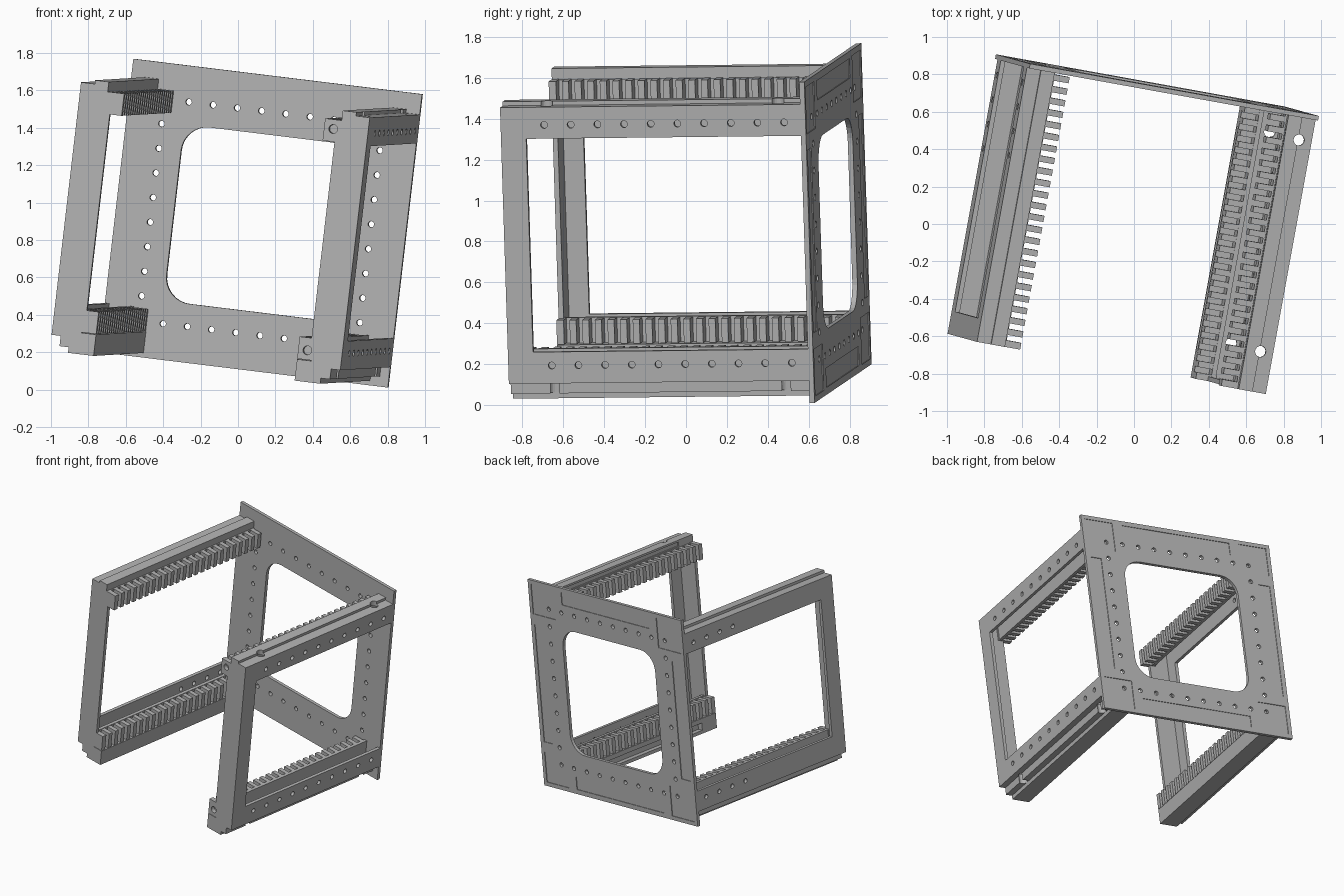
import bpy, bmesh, math
from mathutils import Vector, Matrix

cube = bpy.data.objects.get("Cube")
if cube:
    bpy.data.objects.remove(cube)

grey = bpy.data.materials.new("matte grey")
grey.use_nodes = True
colour = (0.45, 0.45, 0.45, 1)
grey.diffuse_color = colour
grey.node_tree.nodes["Principled BSDF"].inputs["Base Color"].default_value = colour

# Tilted frame: x across the back plate, -y out along the rails, z up the plate
across = Vector((1.55, -0.28, -0.19)).normalized()
up = Vector((0.18, -0.05, 1.57))
up = (up - across * up.dot(across)).normalized()
back = up.cross(across)
FRAME = Matrix((across, back, up)).transposed().to_4x4()
FRAME.translation = (0.125, 0.7425, 0.89)

DEPTH = 1.515     # front of the rails, measured from the back of the plate
PLATE = 0.025     # plate thickness
PITCH = 0.1325    # screw hole spacing


def prism(bm, points, near, far):
    """Extrude an outline (across, up) between two depths."""
    ring = [bm.verts.new((a, -near, b)) for a, b in points]
    face = bm.faces.new(ring)
    out = bmesh.ops.extrude_face_region(bm, geom=[face])
    verts = [g for g in out["geom"] if isinstance(g, bmesh.types.BMVert)]
    bmesh.ops.translate(bm, verts=verts, vec=(0, near - far, 0))


def box(bm, a0, a1, b0, b1, near, far):
    prism(bm, [(a0, b0), (a1, b0), (a1, b1), (a0, b1)], near, far)


def drill(bm, centre, radius, length, axis):
    a, d, b = centre
    turn = {"x": Matrix.Rotation(math.pi / 2, 4, "Y"),
            "y": Matrix.Rotation(math.pi / 2, 4, "X"),
            "z": Matrix.Identity(4)}[axis]
    bmesh.ops.create_cone(bm, cap_ends=True, segments=20, radius1=radius,
                          radius2=radius, depth=length,
                          matrix=Matrix.Translation((a, -d, b)) @ turn)


def make(name, bm, side=1):
    """Turn the bmesh into an object, mirrored to the chosen side."""
    for v in bm.verts:
        v.co.x *= side
    bmesh.ops.recalc_face_normals(bm, faces=bm.faces)
    mesh = bpy.data.meshes.new(name)
    bm.to_mesh(mesh)
    bm.free()
    obj = bpy.data.objects.new(name, mesh)
    bpy.context.collection.objects.link(obj)
    obj.matrix_world = FRAME
    mesh.materials.append(grey)
    return obj


def cut(obj, bm, side=1):
    """Subtract the cutter from the object and bake the result."""
    cutter = make("cutter", bm, side)
    cutter.hide_render = True
    mod = obj.modifiers.new("cut", "BOOLEAN")
    mod.operation = "DIFFERENCE"
    mod.solver = "EXACT"
    mod.object = cutter
    bpy.context.view_layer.update()
    graph = bpy.context.evaluated_depsgraph_get()
    baked = bpy.data.meshes.new_from_object(obj.evaluated_get(graph))
    obj.modifiers.clear()
    obj.data = baked
    bpy.data.objects.remove(cutter)


# Back plate with rounded window, screw holes and recessed panels
bm = bmesh.new()
box(bm, -0.79, 0.79, -0.79, 0.79, 0, PLATE)
plate = make("back_plate", bm)

HALF, ROUND = 0.475, 0.14
outline = []
for quarter in range(4):
    mid = math.radians(45 + 90 * quarter)
    cx = math.copysign(HALF - ROUND, math.cos(mid))
    cz = math.copysign(HALF - ROUND, math.sin(mid))
    for step in range(9):
        t = math.radians(90 * quarter + 90 * step / 8)
        outline.append((cx + ROUND * math.cos(t), cz + ROUND * math.sin(t)))
bm = bmesh.new()
prism(bm, outline, -0.1, 0.1)
for s in (-1, 1):
    for k in range(8):
        t = (k - 3.5) * PITCH
        drill(bm, (t, 0, 0.597 * s), 0.0165, 0.2, "y")
        drill(bm, (0.597 * s, 0, t), 0.0165, 0.2, "y")
    for r in (-1, 1):
        drill(bm, (0.597 * s, 0, 0.597 * r), 0.0165, 0.2, "y")
cut(plate, bm)

bm = bmesh.new()
for s in (-1, 1):
    low, high = sorted((0.66 * s, 0.755 * s))
    box(bm, -0.45, 0.45, low, high, -0.05, 0.005)
    box(bm, low, high, -0.45, 0.45, -0.05, 0.005)
    for r in (-1, 1):
        a0, a1 = sorted((0.53 * s, 0.76 * s))
        b0, b1 = sorted((0.53 * r, 0.76 * r))
        box(bm, a0, a1, b0, b1, -0.05, 0.005)
cut(plate, bm)

# Hollow rail sections
UPPER = [(.79, .525), (.79, .68), (.715, .68), (.715, .70), (.64, .70),
         (.64, .645), (.63, .645), (.63, .53), (.655, .53), (.655, .66),
         (.765, .66), (.765, .525)]
LOWER = [(.79, -.525), (.79, -.68), (.74, -.68), (.74, -.735), (.69, -.735),
         (.69, -.765), (.55, -.765), (.55, -.65), (.63, -.65), (.63, -.525),
         (.655, -.525), (.655, -.66), (.765, -.66), (.765, -.525)]

for side, word in ((-1, "right"), (1, "left")):
    for level, section, height in ((1, UPPER, "upper"), (-1, LOWER, "lower")):
        # Rail with bolt holes, side screw holes and an inner slot
        bm = bmesh.new()
        prism(bm, section, PLATE, DEPTH)
        rail = make(f"{word}_{height}_rail", bm, side)
        bm = bmesh.new()
        for d in (0.147, 1.296):
            drill(bm, (0.72, d, 0.70 * level), 0.03, 0.2, "z")
        for k in range(10):
            drill(bm, (0.78, 0.107 + PITCH * k, 0.592 * level), 0.017, 0.08, "x")
        if level > 0:
            box(bm, 0.60, 0.65, 0.655, 0.685, 0.1, 1.37)
        else:
            box(bm, 0.50, 0.59, -0.74, -0.685, 0.15, 1.37)
        cut(rail, bm, side)

        # Comb of card guide teeth
        b0, b1 = sorted((0.528 * level, 0.647 * level))
        bm = bmesh.new()
        for k in range(23):
            d = 0.035 + 0.0628 * k
            box(bm, 0.55, 0.635, b0, b1, d, d + 0.033)
        make(f"{word}_{height}_guide_teeth", bm, side)

        # Rail end block with a screw hole
        bm = bmesh.new()
        box(bm, 0.55, 0.66, b0, b1, DEPTH - 0.036, DEPTH)
        block = make(f"{word}_{height}_end_block", bm, side)
        bm = bmesh.new()
        drill(bm, (0.60, DEPTH, 0.596 * level), 0.024, 0.06, "y")
        cut(block, bm, side)

    # Angle section front post
    bm = bmesh.new()
    prism(bm, [(.79, -.68), (.79, .68), (.64, .68), (.64, .53), (.615, .53),
               (.615, -.53), (.64, -.53), (.64, -.68)], DEPTH - 0.025, DEPTH)
    make(f"{word}_front_post", bm, side)
    bm = bmesh.new()
    box(bm, 0.765, 0.79, -0.525, 0.525, 1.39, DEPTH - 0.025)
    make(f"{word}_post_flange", bm, side)
